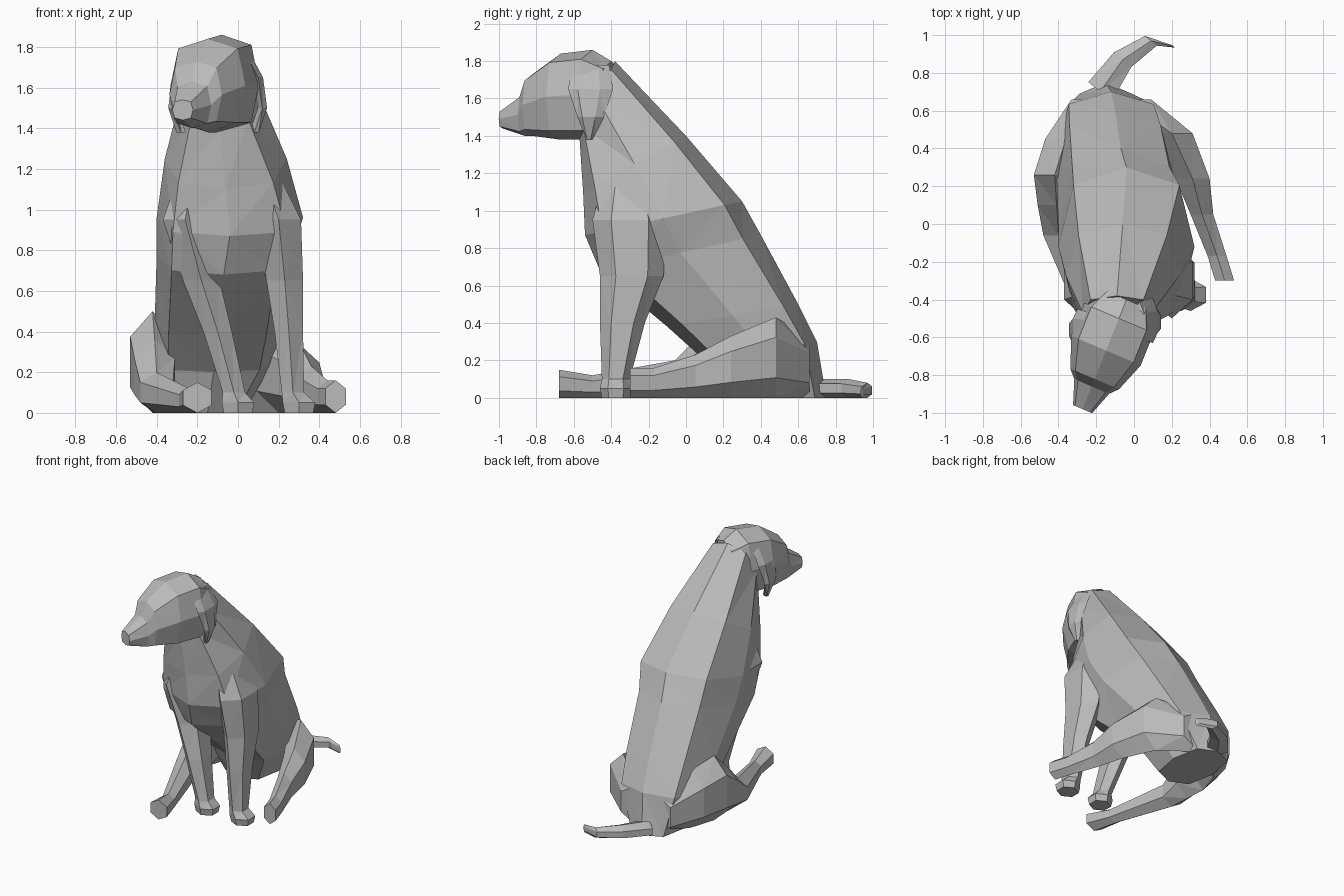
import bpy, bmesh
from math import sin, cos, pi
from mathutils import Vector

default_cube = bpy.data.objects.get("Cube")
if default_cube:
    bpy.data.objects.remove(default_cube)

grey = (0.5, 0.5, 0.5, 1)
coat = bpy.data.materials.new("grey_coat")
coat.use_nodes = True
coat.diffuse_color = grey
coat.node_tree.nodes["Principled BSDF"].inputs["Base Color"].default_value = grey


def loft(name, sections, sides=6, turn=0.0, corner=1.0):
    """Skin rings, each given by two opposite points and a half width."""
    bm = bmesh.new()
    across = Vector((cos(turn), sin(turn), 0))
    angles = [2 * pi * i / sides for i in range(sides)]
    widest = max(sin(angle) for angle in angles)
    rings = []
    for first, second, width in sections:
        middle = (Vector(first) + Vector(second)) / 2
        reach = Vector(first) - middle
        ring = []
        for i, angle in enumerate(angles):
            offset = reach * cos(angle) + across * (width * sin(angle) / widest)
            point = middle + offset * (corner if i % 2 else 1)
            point.z = max(point.z, 0)
            ring.append(bm.verts.new(point))
        rings.append(ring)
    for lower, upper in zip(rings, rings[1:]):
        for i in range(sides):
            j = (i + 1) % sides
            bm.faces.new((lower[i], lower[j], upper[j], upper[i]))
    bm.faces.new(rings[0])
    bm.faces.new(rings[-1])
    bmesh.ops.triangulate(bm, faces=bm.faces[:], quad_method='SHORT_EDGE')
    bmesh.ops.recalc_face_normals(bm, faces=bm.faces[:])
    mesh = bpy.data.meshes.new(name)
    bm.to_mesh(mesh)
    bm.free()
    mesh.materials.append(coat)
    part = bpy.data.objects.new(name, mesh)
    bpy.context.collection.objects.link(part)


def torso(back_line, belly_line, x_line, widths):
    """Fill between the back and belly lines."""
    sections = []
    for back, belly, x, width in zip(back_line, belly_line, x_line, widths):
        sections.append(((x, *back), (x, *belly), width))
    loft("torso", sections, sides=8, corner=1.1)


def head(stations):
    """Upright rings along a line that swings to the right going forward."""
    swing = 0.4
    sections = []
    for y, crown, jaw, width in stations:
        x = swing * y + 0.12
        sections.append(((x, y, crown), (x, y, jaw), width))
    loft("head", sections, sides=8, turn=-swing, corner=1.12)


def ear(name, side, stations):
    """Thin flap hanging beside the head."""
    sections = []
    for z, spread, length in stations:
        x, y = side * spread - 0.1, -0.54 + side * 0.03
        sections.append(((x, y + length, z), (x, y - length, z), 0.025))
    loft(name, sections, turn=-0.4)


def front_leg(name, x_line, stations):
    """Level rings from shoulder to paw, deeper than wide."""
    sections = []
    for x, (z, rear, front, width) in zip(x_line, stations):
        sections.append(((x, rear, z), (x, front, z), width))
    loft(name, sections)


def grounded(name, stations, turn=0.0):
    """Upright rings resting on the ground."""
    loft(name, [((x, y, top), (x, y, 0), width) for x, y, width, top in stations], turn=turn)


# Torso and neck, from the seat up
torso(
    back_line=[(0.75, 0), (0.7, 0.3), (0.6, 0.5), (0.4, 0.87), (0.3, 1.05), (0, 1.4), (-0.38, 1.8)],
    belly_line=[(0.2, 0), (0.1, 0.2), (-0.1, 0.38), (-0.46, 0.68), (-0.54, 0.87), (-0.55, 1.1), (-0.57, 1.4)],
    x_line=[-0.15, -0.12, -0.1, -0.07, -0.04, -0.06, -0.09],
    widths=[0.18, 0.29, 0.31, 0.33, 0.36, 0.3, 0.18])

# Head, from the back of the skull to the nose
head([
    (-0.4, 1.8, 1.4, 0.14), (-0.5, 1.86, 1.38, 0.2), (-0.67, 1.84, 1.38, 0.2),
    (-0.82, 1.73, 1.4, 0.14), (-0.86, 1.63, 1.4, 0.1), (-0.98, 1.54, 1.44, 0.055)])

# Matching ears
flap = [(1.78, 0.13, 0.1), (1.65, 0.2, 0.12), (1.5, 0.22, 0.07), (1.38, 0.18, 0.02)]
ear("left_ear", 1, flap)
ear("right_ear", -1, flap)

# Front legs share one shape and lean differently
leg_shape = [
    (1.25, -0.2, -0.42, 0.06), (0.95, -0.1, -0.5, 0.11), (0.65, -0.12, -0.46, 0.09),
    (0.4, -0.22, -0.46, 0.07), (0.1, -0.3, -0.45, 0.055), (0.05, -0.29, -0.46, 0.08),
    (0, -0.3, -0.45, 0.07)]
front_leg("left_front_leg", [0.1, 0.2, 0.23, 0.25, 0.27, 0.3, 0.3], leg_shape)
front_leg("right_front_leg", [-0.2, -0.26, -0.18, -0.1, -0.02, 0, 0], leg_shape)

# Folded hind legs, from hip to paw
grounded("left_hind_leg", [
    (-0.05, 0.66, 0.14, 0.32), (0.2, 0.48, 0.11, 0.43), (0.31, 0.24, 0.09, 0.33),
    (0.36, 0.05, 0.06, 0.23), (0.44, -0.17, 0.05, 0.16), (0.48, -0.3, 0.05, 0.16)])
grounded("right_hind_leg", [
    (-0.2, 0.66, 0.13, 0.3), (-0.36, 0.45, 0.11, 0.44), (-0.42, 0.26, 0.11, 0.5),
    (-0.41, 0.1, 0.1, 0.36), (-0.4, -0.06, 0.08, 0.2), (-0.24, -0.5, 0.05, 0.12),
    (-0.2, -0.68, 0.07, 0.15)])

# Tail curling along the ground
grounded("tail", [
    (-0.18, 0.7, 0.08, 0.1), (-0.06, 0.87, 0.06, 0.1),
    (0.09, 0.97, 0.04, 0.08), (0.21, 0.94, 0.01, 0.06)], turn=-0.7)
